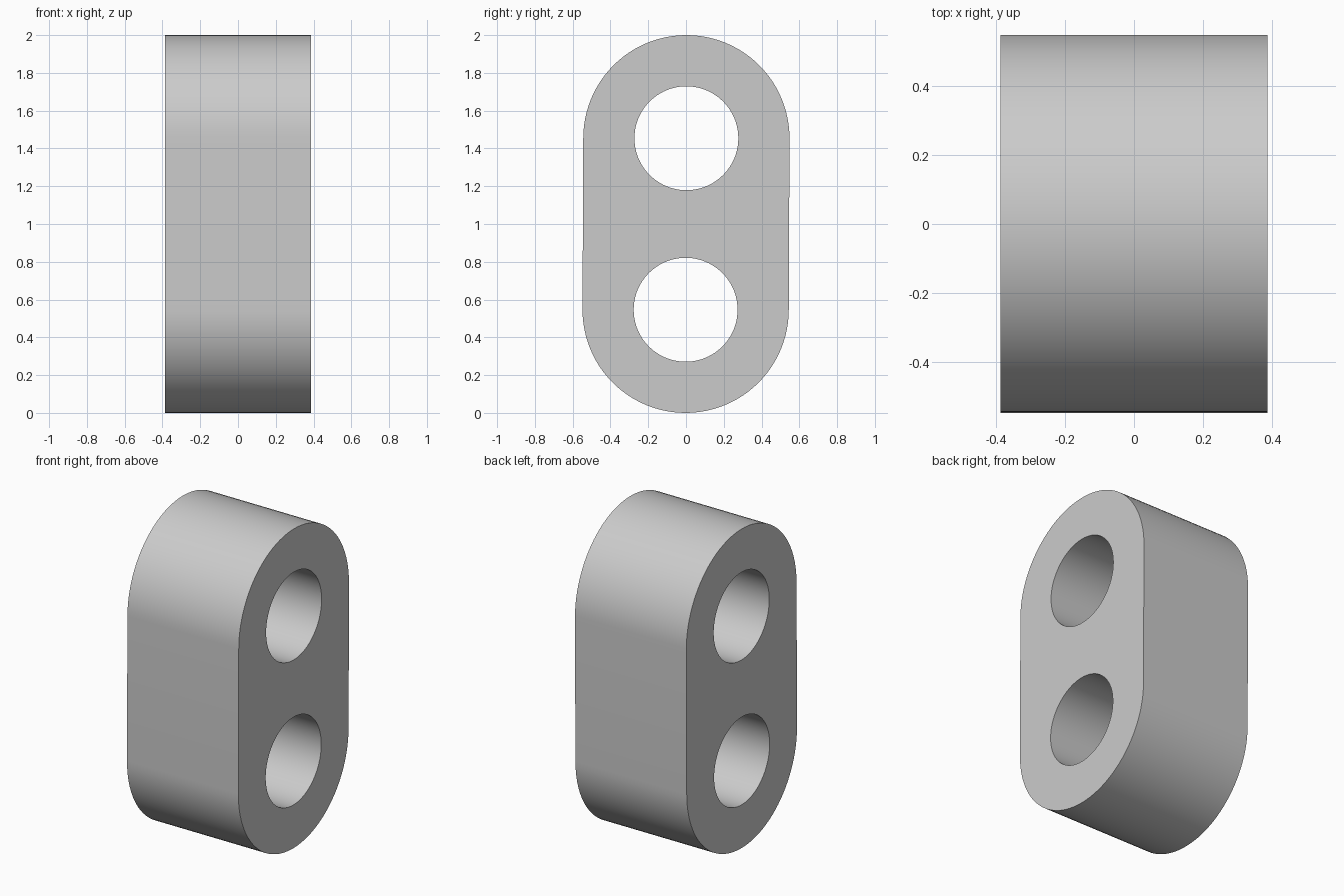
import bpy, bmesh, math
from mathutils import Matrix

cube = bpy.data.objects.get("Cube")
if cube:
    bpy.data.objects.remove(cube, do_unlink=True)

R, HOLE_R, HALF_W = 0.546, 0.275, 0.386
CENTRES = [(0.002, 2 - R), (-0.002, R)]   # (y, z) of upper and lower bores
SEG = 48

grey = bpy.data.materials.new("light_grey")
grey.use_nodes = True
grey.diffuse_color = (0.6, 0.6, 0.6, 1)
grey.node_tree.nodes["Principled BSDF"].inputs["Base Color"].default_value = grey.diffuse_color


def prism(name, points, half):
    """Extrude a (y, z) outline along x."""
    bm = bmesh.new()
    face = bm.faces.new([bm.verts.new((-half, y, z)) for y, z in points])
    ext = bmesh.ops.extrude_face_region(bm, geom=[face], use_keep_orig=True)
    verts = [v for v in ext["geom"] if isinstance(v, bmesh.types.BMVert)]
    bmesh.ops.translate(bm, verts=verts, vec=(2 * half, 0, 0))
    bmesh.ops.recalc_face_normals(bm, faces=bm.faces)
    mesh = bpy.data.meshes.new(name)
    bm.to_mesh(mesh)
    bm.free()
    mesh.materials.append(grey)
    obj = bpy.data.objects.new(name, mesh)
    bpy.context.collection.objects.link(obj)
    return obj


def arc(centre, radius, start, sweep, steps):
    return [(centre[0] + radius * math.cos(start + sweep * i / steps),
             centre[1] + radius * math.sin(start + sweep * i / steps))
            for i in range(steps + 1)]


# Rounded link body
outline = arc(CENTRES[0], R, 0, math.pi, SEG) + arc(CENTRES[1], R, math.pi, math.pi, SEG)
body = prism("link_body", outline, HALF_W)

# Two through bores
for name, centre in zip(("upper_bore_cutter", "lower_bore_cutter"), CENTRES):
    cutter = prism(name, arc(centre, HOLE_R, 0, math.tau, 2 * SEG)[:-1], HALF_W + 0.1)
    cutter.hide_render = True
    cutter.hide_set(True)
    cut = body.modifiers.new(name, 'BOOLEAN')
    cut.operation = 'DIFFERENCE'
    cut.solver = 'EXACT'
    cut.object = cutter

# Apply the cuts and smooth the curved walls
bpy.ops.object.select_all(action='DESELECT')
body.select_set(True)
bpy.context.view_layer.objects.active = body
for mod in list(body.modifiers):
    cutter = mod.object
    bpy.ops.object.modifier_apply(modifier=mod.name)
    bpy.data.objects.remove(cutter, do_unlink=True)
bpy.ops.object.shade_smooth_by_angle(angle=math.radians(30))
